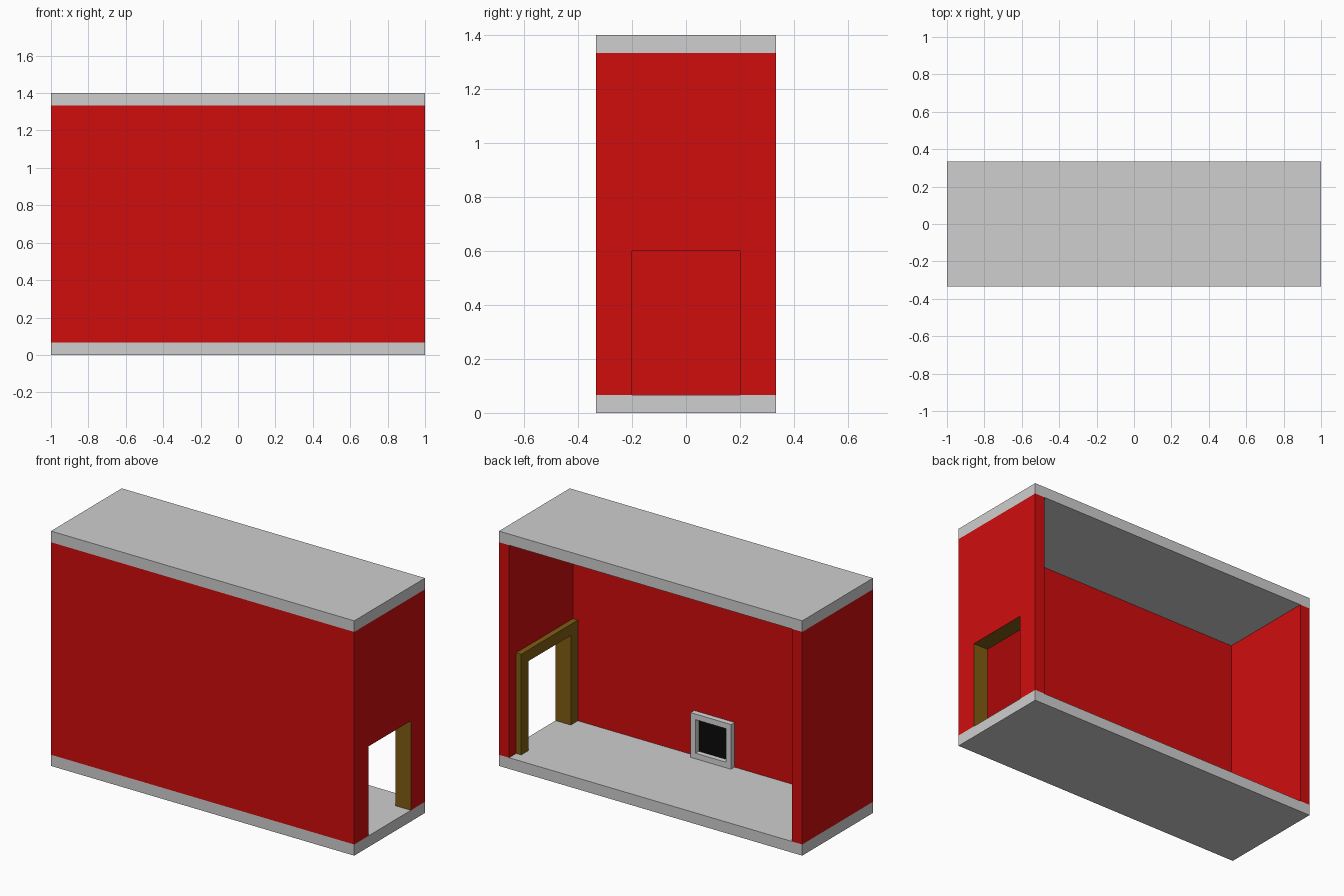
import bpy
import bmesh
from mathutils import Vector

cube = bpy.data.objects.get("Cube")
if cube:
    bpy.data.objects.remove(cube, do_unlink=True)


def make_material(name, color):
    mat = bpy.data.materials.new(name)
    mat.use_nodes = True
    mat.diffuse_color = (*color, 1)
    mat.node_tree.nodes["Principled BSDF"].inputs["Base Color"].default_value = (*color, 1)
    return mat


grey = make_material("light grey", (0.62, 0.62, 0.62))
pale = make_material("pale grey", (0.68, 0.68, 0.68))
red = make_material("red", (0.63, 0.004, 0.004))
brown = make_material("brown", (0.215, 0.11, 0.006))
black = make_material("black", (0.003, 0.003, 0.003))

# Shared dimensions
T = 1 / 15            # slab and wall thickness
W, D, H = 1.0, 1 / 3, 1.4
TRIM = T / 2          # how far trims stand out from the walls
DOOR_W, DOOR_TOP = 0.2, 0.6


def finish(name, bm, *mats):
    bmesh.ops.recalc_face_normals(bm, faces=bm.faces)
    mesh = bpy.data.meshes.new(name)
    bm.to_mesh(mesh)
    bm.free()
    for mat in mats:
        mesh.materials.append(mat)
    obj = bpy.data.objects.new(name, mesh)
    bpy.context.collection.objects.link(obj)
    return obj


def box(name, low, high, mat):
    low, high = Vector(low), Vector(high)
    bm = bmesh.new()
    bmesh.ops.create_cube(bm, size=1)
    bmesh.ops.scale(bm, vec=high - low, verts=bm.verts)
    bmesh.ops.translate(bm, vec=(low + high) / 2, verts=bm.verts)
    return finish(name, bm, mat)


def arch(x0, x1, half, top):
    """Panel with a doorway cut up from its lower edge, extruded along x."""
    outline = [(-half, T), (-half, top), (half, top), (half, T),
               (DOOR_W, T), (DOOR_W, DOOR_TOP), (-DOOR_W, DOOR_TOP), (-DOOR_W, T)]
    bm = bmesh.new()
    face = bm.faces.new([bm.verts.new((x0, y, z)) for y, z in outline])
    solid = bmesh.ops.extrude_face_region(bm, geom=[face])["geom"]
    moved = [v for v in solid if isinstance(v, bmesh.types.BMVert)]
    bmesh.ops.translate(bm, vec=(x1 - x0, 0, 0), verts=moved)
    return bm


# Floor and ceiling slabs
box("floor", (-W, -D, 0), (W, D, T), grey)
box("ceiling", (-W, -D, H - T), (W, D, H), grey)

# Solid walls
box("front_wall", (-W + T, -D, T), (W - T, -D + T, H - T), red)
box("right_wall", (-W, -D, T), (-W + T, D, H - T), red)

# Wall with the doorway, its reveal painted brown
bm = arch(W - T, W, D, H - T)
bm.normal_update()
for f in bm.faces:
    c = f.calc_center_median()
    in_opening = abs(c.y) < DOOR_W + 0.01 and c.z < DOOR_TOP + 0.01
    if in_opening and all(abs(v.co.y) < DOOR_W + 0.01 for v in f.verts):
        f.material_index = 1
finish("left_wall", bm, red, brown)

# Door trim on the inner side
finish("door_frame", arch(W - T - TRIM, W - T, DOOR_W + T, DOOR_TOP + T), brown)

# Square framed opening standing on the floor against the front wall
inner = -D + T
bm = bmesh.new()
rings = []
for half in (2 * T, 1.5 * T):
    for y in (inner, inner + TRIM):
        rings.append([bm.verts.new((sx * half, y, 3 * T + sz * half))
                      for sx, sz in ((-1, -1), (1, -1), (1, 1), (-1, 1))])
outer_back, outer_front, hole_back, hole_front = rings
for a, b in ((outer_back, outer_front), (outer_front, hole_front),
             (hole_front, hole_back), (hole_back, outer_back)):
    for i in range(4):
        j = (i + 1) % 4
        bm.faces.new((a[i], a[j], b[j], b[i]))
finish("hearth_frame", bm, pale)
box("hearth_panel", (-1.5 * T, inner, 1.5 * T), (1.5 * T, inner + 0.003, 4.5 * T), black)
